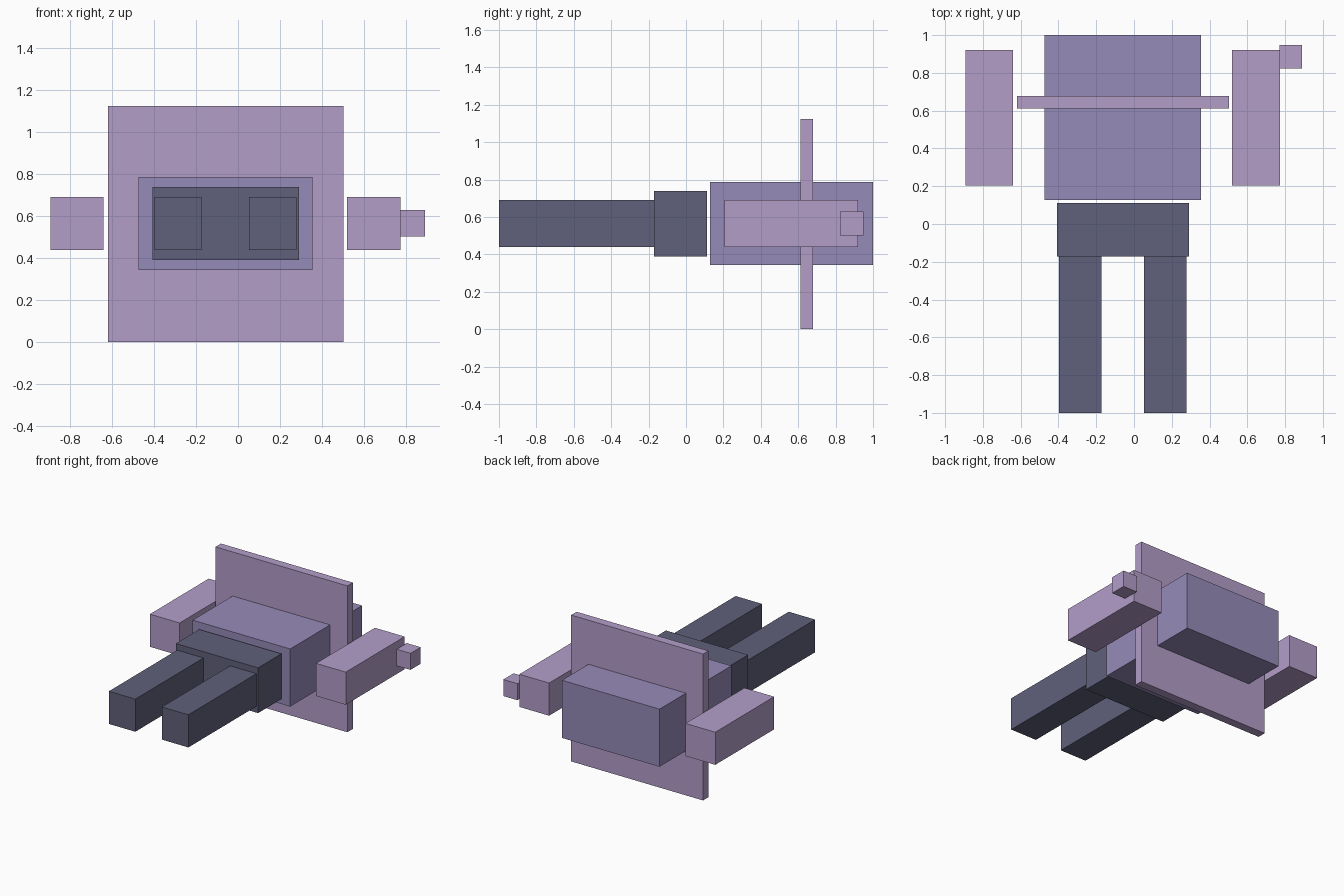
import bpy

if "Cube" in bpy.data.objects:
    bpy.data.objects.remove(bpy.data.objects["Cube"])


def material(name, rgb):
    """Flat colour from sRGB 0-255 values."""
    m = bpy.data.materials.new(name)
    m.diffuse_color = [((c / 255 + 0.055) / 1.055) ** 2.4 for c in rgb] + [1]
    m.use_nodes = True
    m.node_tree.nodes["Principled BSDF"].inputs["Base Color"].default_value = m.diffuse_color
    return m


lilac = material("lilac", (179, 158, 201))
violet = material("violet", (150, 139, 185))
slate = material("dark slate", (96, 96, 123))


def box(name, x, y, z, mat):
    """Axis-aligned box from its (min, max) range on each axis."""
    spans = (x, y, z)
    bpy.ops.mesh.primitive_cube_add(size=1, location=[(a + b) / 2 for a, b in spans])
    ob = bpy.context.object
    ob.name = name
    ob.scale = [b - a for a, b in spans]
    bpy.ops.object.transform_apply(location=False, rotation=False, scale=True)
    ob.data.materials.append(mat)
    return ob


# Body
box("torso", (-0.475, 0.355), (0.127, 1.0), (0.343, 0.786), violet)
box("hips", (-0.408, 0.291), (-0.172, 0.112), (0.39, 0.738), slate)

# Upright square plate through the torso
box("square_plate", (-0.62, 0.502), (0.612, 0.678), (0.0, 1.125), lilac)

# Legs and arms, mirrored about the body's centre line
centre = -0.06
for side, s in (("left", -1), ("right", 1)):
    def mirrored(a, b):
        return tuple(sorted((centre + s * a, centre + s * b)))
    box(side + "_leg", mirrored(0.113, 0.338), (-1.0, -0.172), (0.439, 0.69), slate)
    box(side + "_arm", mirrored(0.58, 0.833), (0.205, 0.92), (0.439, 0.69), lilac)

# Small block on the outside of the right arm
box("right_thumb", (0.77, 0.89), (0.824, 0.948), (0.502, 0.629), lilac)
